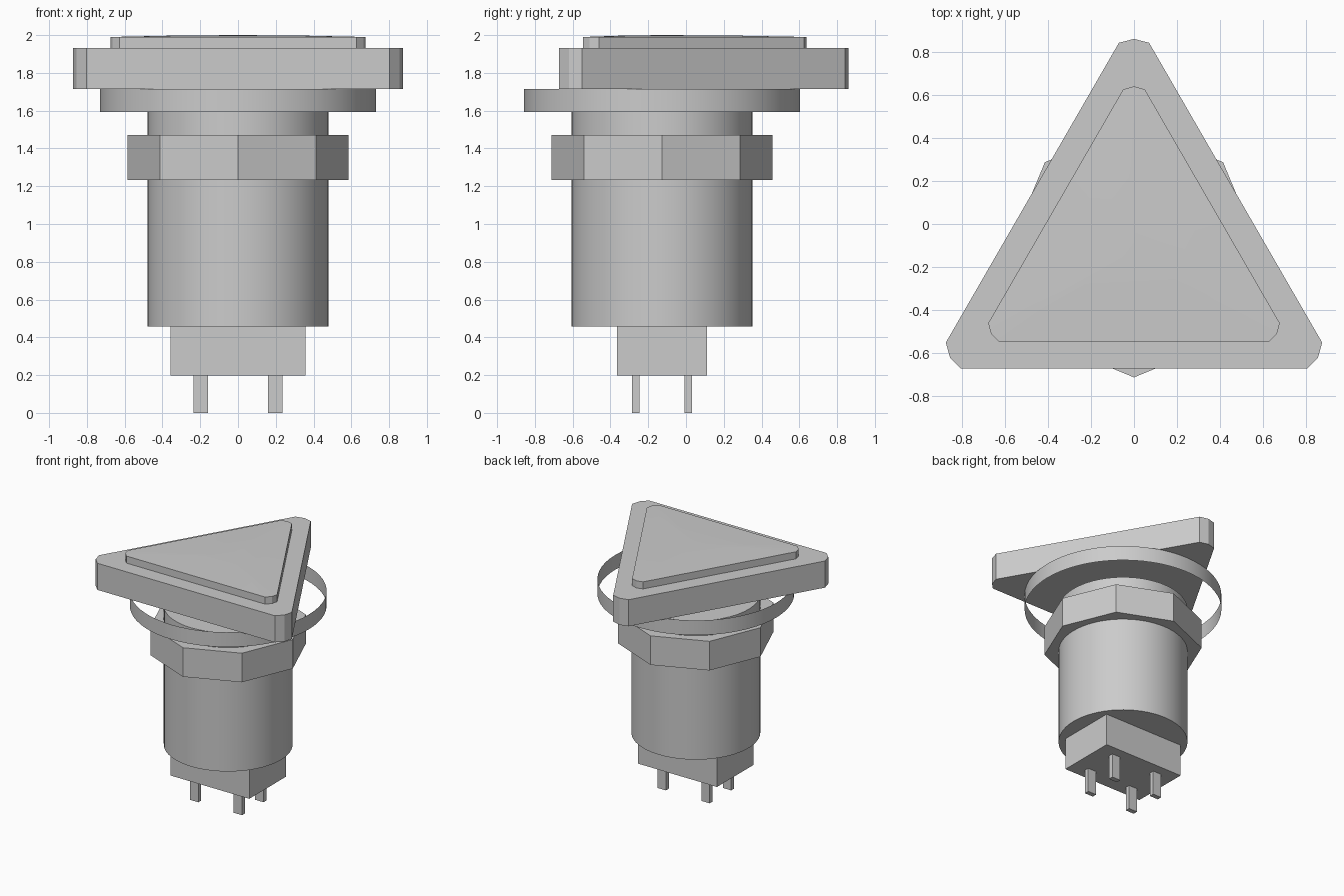
import bpy, bmesh, math
from mathutils import Matrix, Vector

if "Cube" in bpy.data.objects:
    bpy.data.objects.remove(bpy.data.objects["Cube"], do_unlink=True)

AXIS_Y = -0.127  # shared vertical axis of all parts

grey = bpy.data.materials.new("plain_grey")
grey.use_nodes = True
grey.diffuse_color = (0.6, 0.6, 0.6, 1)
grey.node_tree.nodes["Principled BSDF"].inputs["Base Color"].default_value = (0.6, 0.6, 0.6, 1)


def finish(name, bm, smooth=False):
    bmesh.ops.recalc_face_normals(bm, faces=bm.faces)
    mesh = bpy.data.meshes.new(name)
    bm.to_mesh(mesh)
    bm.free()
    mesh.materials.append(grey)
    obj = bpy.data.objects.new(name, mesh)
    obj.location.y = AXIS_Y
    bpy.context.collection.objects.link(obj)
    if smooth:
        bpy.ops.object.select_all(action='DESELECT')
        obj.select_set(True)
        bpy.context.view_layer.objects.active = obj
        bpy.ops.object.shade_smooth_by_angle(angle=math.radians(30))
    return obj


def cylinder(name, radius, z0, z1, sides, caps=True, smooth=True):
    bm = bmesh.new()
    bmesh.ops.create_cone(bm, cap_ends=caps, segments=sides, radius1=radius,
                          radius2=radius, depth=z1 - z0,
                          matrix=Matrix.Translation((0, 0, (z0 + z1) / 2)))
    return finish(name, bm, smooth)


def box(name, x, y, z0, z1, width, depth):
    bm = bmesh.new()
    place = Matrix.Translation((x, y, (z0 + z1) / 2))
    bmesh.ops.create_cube(bm, size=1, matrix=place @ Matrix.Diagonal((width, depth, z1 - z0, 1)))
    return finish(name, bm)


def triangle(name, tip, half, shoulder, z0, z1, crown=0.0):
    """Triangular plate with clipped corners and an optional low crown."""
    bm = bmesh.new()
    outline = []
    for k in range(3):
        turn = Matrix.Rotation(math.radians(120 * k), 3, 'Z')
        for x, y in ((half, shoulder), (0, tip), (-half, shoulder)):
            outline.append(turn @ Vector((x, y, 0)))

    def loop(z, scale=1.0):
        return [bm.verts.new((p.x * scale, p.y * scale, z)) for p in outline]

    rings = [loop(z0), loop(z1)]
    if crown:
        rings.append(loop(z1 + crown * 0.75, 0.5))
    bm.faces.new(rings[0])
    n = len(outline)
    for a, b in zip(rings, rings[1:]):
        for i in range(n):
            j = (i + 1) % n
            bm.faces.new((a[i], a[j], b[j], b[i]))
    if crown:
        peak = bm.verts.new((0, 0, z1 + crown))
        for i in range(n):
            bm.faces.new((rings[-1][i], rings[-1][(i + 1) % n], peak))
    else:
        bm.faces.new(rings[-1])
    obj = finish(name, bm)
    # Only the crown is shaded smooth
    for face in obj.data.polygons:
        face.use_smooth = bool(crown) and 0.9 < face.normal.z
    if crown:
        for edge in obj.data.edges:
            edge.use_edge_sharp = all(obj.data.vertices[v].co.z < z1 + 0.001 for v in edge.vertices)
    return obj


# Connector pins and terminal block
for side, sx in (("left", 1), ("right", -1)):
    for end, sy in (("front", -1), ("back", 1)):
        box(f"{end}_{side}_pin", sx * 0.198, sy * 0.139, 0, 0.2, 0.076, 0.038)
box("terminal_block", 0, 0, 0.197, 0.457, 0.715, 0.475)

# Barrel, octagonal nut and thin open collar
cylinder("barrel", 0.478, 0.457, 1.593, 64)
cylinder("lock_nut", 0.585, 1.233, 1.471, 8, smooth=False)
cylinder("collar_band", 0.73, 1.593, 1.714, 64, caps=False)

# Triangular head and its slightly crowned button
triangle("head_plate", 0.986, 0.07, 0.968, 1.714, 1.932)
triangle("button", 0.766, 0.05, 0.752, 1.932, 1.99, crown=0.01)
